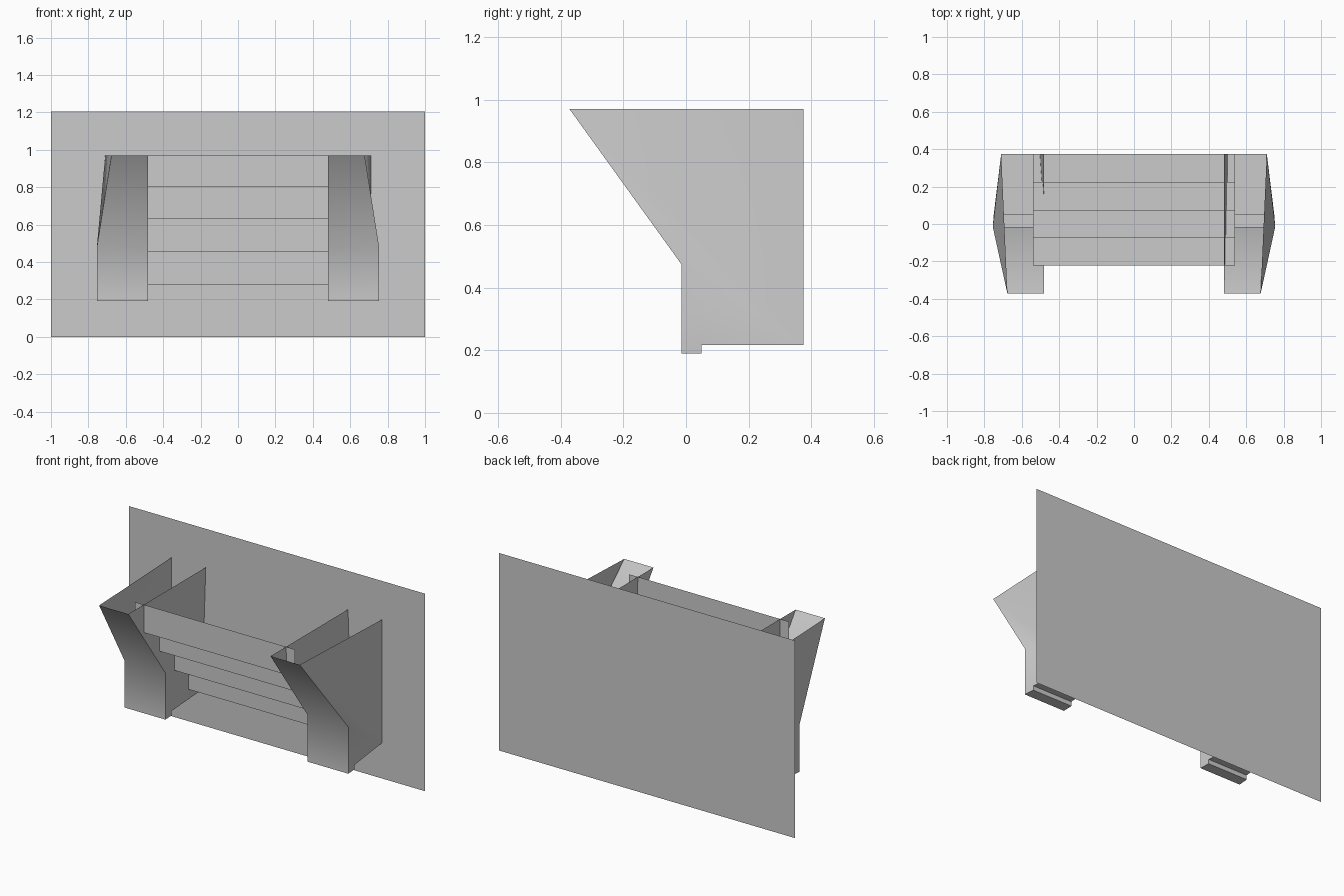
import bpy, bmesh

if "Cube" in bpy.data.objects:
    bpy.data.objects.remove(bpy.data.objects["Cube"])


def make(name, verts, faces, smooth_angle=None):
    """Create a mesh object with consistent normals and optional smoothing."""
    bm = bmesh.new()
    vs = [bm.verts.new(v) for v in verts]
    for f in faces:
        bm.faces.new([vs[i] for i in f])
    bmesh.ops.recalc_face_normals(bm, faces=bm.faces)
    me = bpy.data.meshes.new(name)
    bm.to_mesh(me)
    bm.free()
    ob = bpy.data.objects.new(name, me)
    bpy.context.collection.objects.link(ob)
    if smooth_angle:
        bpy.ops.object.select_all(action='DESELECT')
        ob.select_set(True)
        bpy.context.view_layer.objects.active = ob
        bpy.ops.object.shade_smooth_by_angle(angle=smooth_angle)
    return ob


BACK = 0.375
TOP = 0.97

# Thin back panel
make("back_panel",
     [(-1, BACK, 0), (1, BACK, 0), (1, BACK, 1.205), (-1, BACK, 1.205)],
     [(0, 1, 2, 3)])

# Stepped underside: four risers, each followed by a ledge going back
profile = []
z = TOP
for y, z_low in zip((-0.222, -0.073, 0.076, 0.225), (0.80, 0.63, 0.455, 0.28)):
    profile += [(y, z), (y, z_low)]
    z = z_low
profile.append((BACK, z))
verts = [(x, y, z) for y, z in profile for x in (-0.54, 0.54)]
make("stepped_underside", verts,
     [(i, i + 1, i + 3, i + 2) for i in range(0, len(verts) - 2, 2)], 0.7)

# Side brackets, open at top and back: (y, z, inner x, outer x)
bracket = [(-0.372, TOP, 0.48, 0.677), (-0.015, 0.475, 0.48, 0.755),
           (-0.015, 0.19, 0.48, 0.755), (0.05, 0.19, 0.482, 0.75),
           (0.05, 0.217, 0.483, 0.75), (BACK, 0.217, 0.505, 0.71),
           (BACK, TOP, 0.48, 0.71)]
# The walls are slightly twisted and fold differently left and right
folds = {
    "left": (-1, [(6, 0, 1), (6, 1, 4), (1, 2, 4), (2, 3, 4), (6, 4, 5)]),
    "right": (1, [(0, 6, 5), (0, 5, 1), (5, 4, 1), (1, 2, 4), (2, 3, 4)]),
}
for side, (s, tris) in folds.items():
    verts = [(s * p[k], p[0], p[1]) for k in (2, 3) for p in bracket]
    n = len(bracket)
    faces = tris + [tuple(i + n for i in t) for t in tris]
    faces += [(i, i + 1, i + 1 + n, i + n) for i in range(5)]
    make(side + "_bracket", verts, faces, 0.7)
